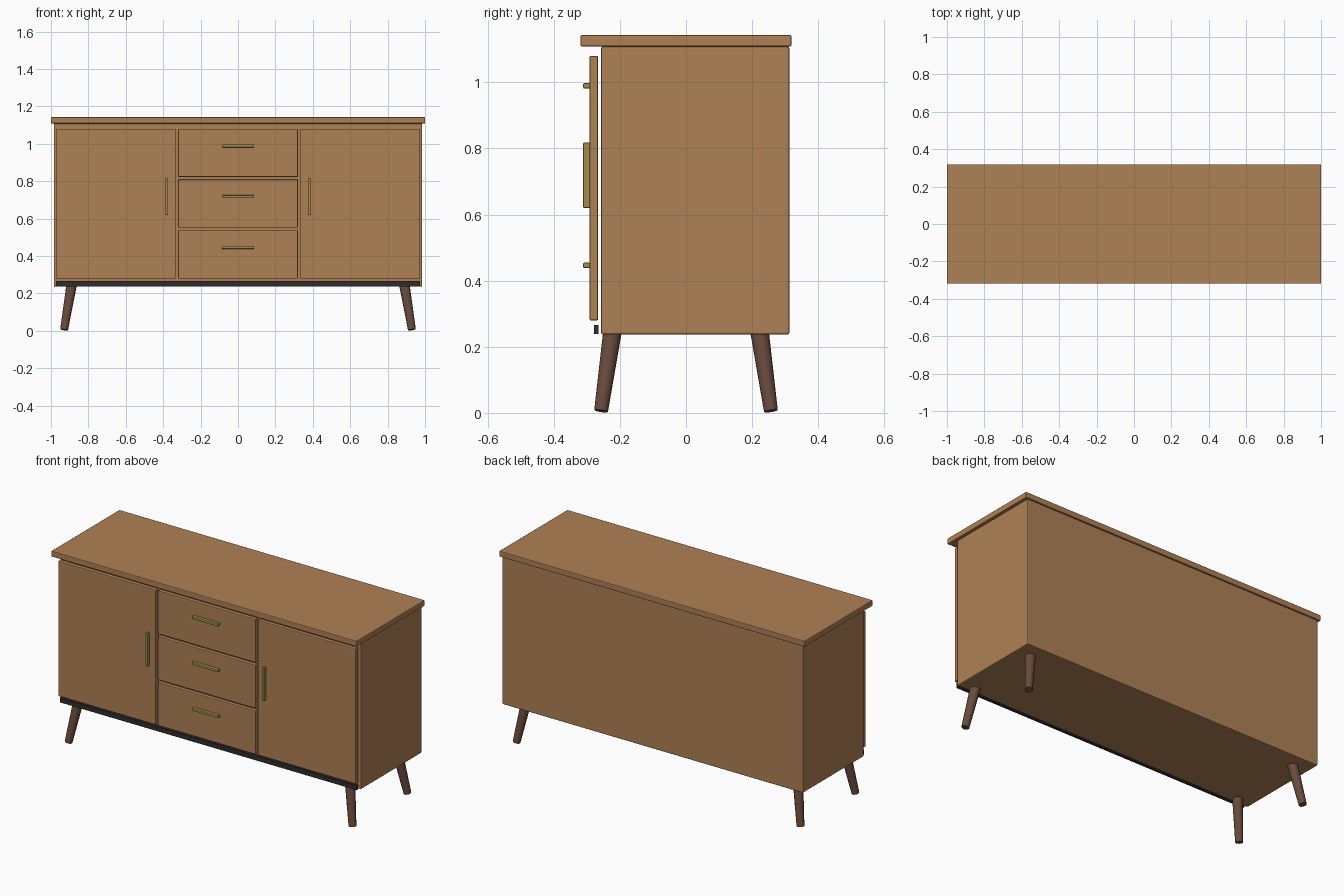
import bpy
from mathutils import Vector

if "Cube" in bpy.data.objects:
    bpy.data.objects.remove(bpy.data.objects["Cube"])


def material(name, rgb):
    m = bpy.data.materials.new(name)
    m.diffuse_color = (*rgb, 1)
    m.use_nodes = True
    m.node_tree.nodes["Principled BSDF"].inputs["Base Color"].default_value = m.diffuse_color
    return m


WOOD = material("oak", (0.43, 0.22, 0.09))
LEG = material("dark_wood", (0.14, 0.07, 0.045))
BRASS = material("brass", (0.36, 0.26, 0.07))
DARK = material("shadow_black", (0.03, 0.027, 0.025))


def box(name, x, y, z, mat, bevel=0.004):
    """Bevelled box from (min, max) ranges on each axis."""
    ranges = (x, y, z)
    bpy.ops.mesh.primitive_cube_add(size=1, location=[(a + b) / 2 for a, b in ranges])
    ob = bpy.context.object
    ob.name = name
    ob.scale = [b - a for a, b in ranges]
    bpy.ops.object.transform_apply(location=False, rotation=False, scale=True)
    ob.data.materials.append(mat)
    if bevel:
        mod = ob.modifiers.new("soft_edges", 'BEVEL')
        mod.width = bevel
        mod.segments = 2
    return ob


def leg(name, foot, top, r_foot, r_top):
    """Tapered round leg along the line from foot to top."""
    foot, top = Vector(foot), Vector(top)
    axis = top - foot
    bpy.ops.mesh.primitive_cone_add(vertices=24, radius1=r_foot, radius2=r_top,
                                    depth=axis.length, location=(foot + top) / 2)
    ob = bpy.context.object
    ob.name = name
    ob.rotation_euler = axis.to_track_quat('Z', 'Y').to_euler()
    ob.data.materials.append(LEG)
    mod = ob.modifiers.new("soft_edges", 'BEVEL')
    mod.width = 0.002
    mod.segments = 2
    bpy.ops.object.shade_smooth_by_angle()


# Carcass, overhanging top and recessed front plinth strip
box("cabinet_body", (-0.985, 0.985), (-0.257, 0.313), (0.237, 1.109), WOOD, 0.006)
box("table_top", (-1, 1), (-0.319, 0.319), (1.109, 1.143), WOOD)
box("plinth_strip", (-0.972, 0.972), (-0.278, -0.264), (0.238, 0.266), DARK, 0)

FRONT = (-0.292, -0.266)
HANDLE = (-0.311, -0.291)

# Side doors with vertical pulls
for side, s in (("left", -1), ("right", 1)):
    box(side + "_door", sorted((s * 0.334, s * 0.974)), FRONT, (0.28, 1.08), WOOD)
    box(side + "_door_handle", sorted((s * 0.374, s * 0.388)), HANDLE, (0.62, 0.818), BRASS, 0.003)

# Three stacked drawers with horizontal pulls
height, pitch = 0.257, 0.2715
for i in range(3):
    z = 0.28 + i * pitch
    hz = z + height / 2 + 0.038
    box(f"drawer_front_{i + 1}", (-0.32, 0.32), FRONT, (z, z + height), WOOD)
    box(f"drawer_handle_{i + 1}", (-0.086, 0.086), HANDLE, (hz - 0.008, hz + 0.008), BRASS, 0.003)

# Splayed legs at the four corners
for side, sx in (("left", -1), ("right", 1)):
    for end, sy in (("front", -1), ("back", 1)):
        leg(f"{end}_{side}_leg", (sx * 0.93, sy * 0.257, 0.0055),
            (sx * 0.89, sy * 0.223, 0.243), 0.021, 0.028)
